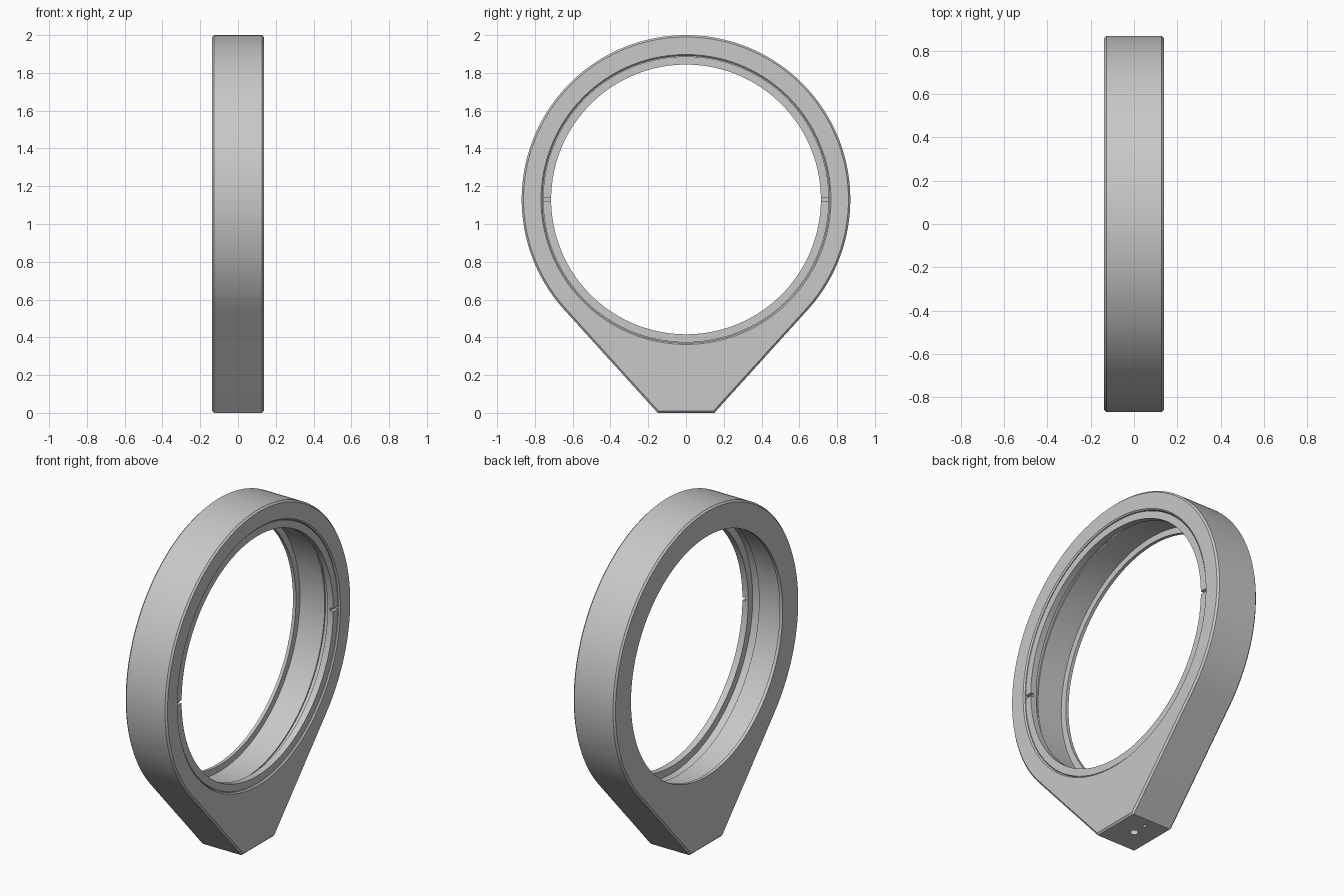
import bpy, bmesh, math
from mathutils import Matrix, Vector

cube = bpy.data.objects.get("Cube")
if cube:
    bpy.data.objects.remove(cube, do_unlink=True)

CENTRE_Z, OUTER_R, HALF_W, BASE_Y = 1.13, 0.87, 0.1375, 0.15
CHAMFER, SEGMENTS = 0.01, 160

grey = bpy.data.materials.new("satin_grey")
grey.use_nodes = True
colour = (0.58, 0.58, 0.58, 1)
grey.diffuse_color = colour
grey.node_tree.nodes["Principled BSDF"].inputs["Base Color"].default_value = colour


def finish(name, bm):
    bmesh.ops.recalc_face_normals(bm, faces=bm.faces[:])
    mesh = bpy.data.meshes.new(name)
    bm.to_mesh(mesh)
    bm.free()
    mesh.materials.append(grey)
    ob = bpy.data.objects.new(name, mesh)
    bpy.context.collection.objects.link(ob)
    return ob


def lathe(name, profile, closed):
    """Spin (x, radius) points about the ring axis."""
    bm = bmesh.new()
    rows = []
    for i in range(SEGMENTS):
        a = math.tau * i / SEGMENTS
        rows.append([bm.verts.new((x, r * math.sin(a), CENTRE_Z + r * math.cos(a)))
                     for x, r in profile])
    n = len(profile)
    for i in range(SEGMENTS):
        a, b = rows[i], rows[(i + 1) % SEGMENTS]
        for j in range(n if closed else n - 1):
            k = (j + 1) % n
            bm.faces.new((a[j], a[k], b[k], b[j]))
    if not closed:
        bm.faces.new([row[0] for row in rows])
        bm.faces.new([row[-1] for row in rows])
    return finish(name, bm)


def cylinder_z(name, y, radius, depth):
    bm = bmesh.new()
    bmesh.ops.create_cone(bm, cap_ends=True, segments=32, radius1=radius,
                          radius2=radius, depth=2 * depth,
                          matrix=Matrix.Translation((0, y, 0)))
    return finish(name, bm)


def box(name, centre, size):
    bm = bmesh.new()
    bmesh.ops.create_cube(bm, size=1, matrix=Matrix.Translation(centre)
                          @ Matrix.Diagonal((*size, 1)))
    return finish(name, bm)


def cut(ob, cutters):
    """Subtract the cutters, then discard them."""
    for c in cutters:
        c.hide_render = True
        mod = ob.modifiers.new(c.name, 'BOOLEAN')
        mod.operation, mod.solver, mod.object = 'DIFFERENCE', 'EXACT', c
    bpy.context.view_layer.update()
    graph = bpy.context.evaluated_depsgraph_get()
    mesh = bpy.data.meshes.new_from_object(ob.evaluated_get(graph))
    ob.modifiers.clear()
    ob.data = mesh
    for c in cutters:
        bpy.data.objects.remove(c, do_unlink=True)


def shade(ob):
    bpy.ops.object.select_all(action='DESELECT')
    ob.select_set(True)
    bpy.context.view_layer.objects.active = ob
    bpy.ops.object.shade_smooth_by_angle(angle=math.radians(25))


# Mount body: round outline running tangentially into a narrow flat foot
tangent = (math.atan2(BASE_Y, CENTRE_Z)
           + math.acos(OUTER_R / math.hypot(BASE_Y, CENTRE_Z)))
outline = [(-BASE_Y, 0), (BASE_Y, 0)]
for i in range(SEGMENTS + 1):
    a = tangent + (math.tau - 2 * tangent) * i / SEGMENTS
    outline.append((OUTER_R * math.sin(a), CENTRE_Z - OUTER_R * math.cos(a)))

bm = bmesh.new()
cap = bm.faces.new([bm.verts.new((-HALF_W, y, z)) for y, z in outline])
moved = bmesh.ops.extrude_face_region(bm, geom=[cap], use_keep_orig=True)["geom"]
bmesh.ops.translate(bm, vec=Vector((2 * HALF_W, 0, 0)),
                    verts=[g for g in moved if isinstance(g, bmesh.types.BMVert)])
bmesh.ops.recalc_face_normals(bm, faces=bm.faces[:])
rims = [e for e in bm.edges if abs(e.verts[0].co.x - e.verts[1].co.x) < 1e-5]
bmesh.ops.bevel(bm, geom=rims, offset=CHAMFER, segments=1, affect='EDGES',
                clamp_overlap=False)
body = finish("mount_body", bm)

# Stepped bore with a thin rear lip and a flared mouth, plus foot holes
bore = lathe("bore_cutter", [(-0.2, 0.714), (-0.118, 0.714), (-0.118, 0.752),
                             (0.045, 0.752), (0.045, 0.76), (0.13, 0.76),
                             (0.2, 0.83)], False)
cut(body, [bore,
           cylinder_z("screw_hole_cutter", 0, 0.023, 0.2),
           cylinder_z("pin_hole_cutter", 0.09, 0.01, 0.08)])
shade(body)

# Retaining ring with a spanner slot on each side
ring = lathe("retaining_ring", [(0.09, 0.714), (0.128, 0.714),
                                (0.128, 0.757), (0.09, 0.757)], True)
cut(ring, [box("slot_cutter", (0.128, side * 0.735, CENTRE_Z), (0.04, 0.1, 0.018))
           for side in (-1, 1)])
shade(ring)
